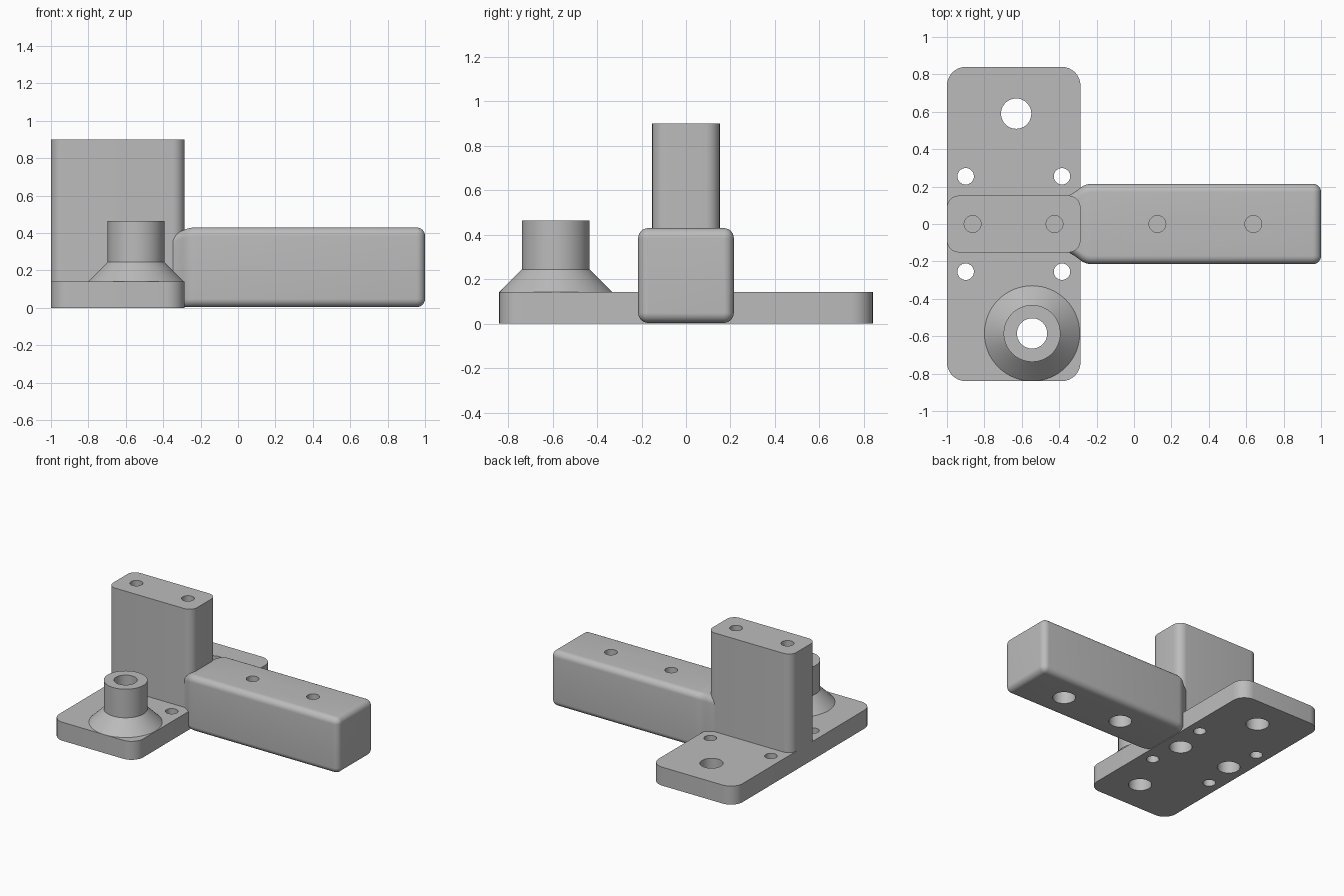
import bpy
import bmesh
from math import cos, sin, pi, radians

if "Cube" in bpy.data.objects:
    bpy.data.objects.remove(bpy.data.objects["Cube"])

grey = bpy.data.materials.new("plain grey")
grey.use_nodes = True
grey.diffuse_color = (0.5, 0.5, 0.5, 1)
grey.node_tree.nodes["Principled BSDF"].inputs["Base Color"].default_value = (0.5, 0.5, 0.5, 1)


def rounded_rect(half_a, low, high, r, steps=8):
    """Counter-clockwise outline, a in +-half_a and b from low to high."""
    corners = [(half_a - r, high - r), (r - half_a, high - r),
               (r - half_a, low + r), (half_a - r, low + r)]
    points = []
    for quarter, (a, b) in enumerate(corners):
        for i in range(steps + 1):
            t = (quarter + i / steps) * pi / 2
            points.append((a + r * cos(t), b + r * sin(t)))
    return points


def loft(bm, rings):
    """Skin a row of equal rings and cap both ends."""
    loops = [[bm.verts.new(p) for p in ring] for ring in rings]
    n = len(loops[0])
    for a, b in zip(loops, loops[1:]):
        for i in range(n):
            j = (i + 1) % n
            bm.faces.new((a[i], a[j], b[j], b[i]))
    bm.faces.new(loops[0][::-1])
    bm.faces.new(loops[-1])


def turned(bm, x, y, profile, sides=48):
    """Stack circles of (radius, height) into a solid."""
    loft(bm, [[(x + r * cos(2 * pi * i / sides), y + r * sin(2 * pi * i / sides), z)
               for i in range(sides)] for r, z in profile])


def finish(name, bm):
    bmesh.ops.recalc_face_normals(bm, faces=bm.faces[:])
    mesh = bpy.data.meshes.new(name)
    bm.to_mesh(mesh)
    bm.free()
    mesh.materials.append(grey)
    obj = bpy.data.objects.new(name, mesh)
    bpy.context.collection.objects.link(obj)
    return obj


def slab(name, x0, x1, half_y, z0, z1, r):
    bm = bmesh.new()
    mid = (x0 + x1) / 2
    outline = rounded_rect((x1 - x0) / 2, -half_y, half_y, r)
    loft(bm, [[(mid + a, b, z) for a, b in outline] for z in (z0, z1)])
    return finish(name, bm)


LEFT, RIGHT, PLATE_TOP, POST_TOP, ARM_TOP = -1, -0.286, 0.142, 0.9, 0.43
PEG = (-0.545, -0.585)

# Base plate and upright post
base_plate = slab("base_plate", LEFT, RIGHT, 0.84, 0, PLATE_TOP, 0.1)
post = slab("post", LEFT, RIGHT, 0.152, PLATE_TOP, POST_TOP, 0.065)

# Peg with flared foot
bm = bmesh.new()
turned(bm, *PEG, [(0.255, PLATE_TOP), (0.152, 0.245), (0.152, 0.465)], 64)
peg = finish("peg", bm)

# Arm: rounded bar that flares out of the post and has a rounded tip
half_w, r = 0.215, 0.045
stations = [(-0.36, 0.07), (-0.335, 0.055), (-0.315, 0.043), (-0.295, 0.028),
            (-0.275, 0.013), (-0.25, 0.003), (-0.23, 0)]
stations += [(1 - r + r * sin(t * pi / 16), r * (1 - cos(t * pi / 16))) for t in range(8)]
stations.append((1, r * 0.97))
bm = bmesh.new()
rings = []
for x, inset in stations:
    drop = inset if x > 0 else inset * 0.55
    low = 0.004 + (inset if x > 0 else 0)
    section = rounded_rect(half_w - inset, low, ARM_TOP - drop, max(r - inset, 0.005) if x > 0 else r)
    rings.append([(x, a, b) for a, b in section])
loft(bm, rings)
arm = finish("arm", bm)

# Holes: plain through holes, and bolt holes with wide recesses below
bm = bmesh.new()
turned(bm, *PEG, [(0.081, -0.1), (0.081, 1)])
turned(bm, -0.63, 0.59, [(0.081, -0.1), (0.081, 0.3)])
for x in (-0.9, -0.385):
    for y in (-0.255, 0.255):
        turned(bm, x, y, [(0.044, -0.1), (0.044, 0.3)])
for xs, top, recess in (((-0.863, -0.425), POST_TOP, 0.4), ((0.125, 0.638), ARM_TOP, 0.2)):
    for x in xs:
        turned(bm, x, 0, [(0.08, -0.1), (0.08, recess)])
        turned(bm, x, 0, [(0.045, recess + 0.015), (0.045, top + 0.1)])
cutter = finish("hole_cutter", bm)
cutter.hide_render = True

# Drill every part, then shade
parts = [base_plate, post, peg, arm]
for part in parts:
    mod = part.modifiers.new("holes", "BOOLEAN")
    mod.operation = "DIFFERENCE"
    mod.solver = "EXACT"
    mod.object = cutter
    bpy.ops.object.select_all(action="DESELECT")
    part.select_set(True)
    bpy.context.view_layer.objects.active = part
    bpy.ops.object.modifier_apply(modifier=mod.name)
    bpy.ops.object.shade_smooth_by_angle(angle=radians(30))
bpy.data.objects.remove(cutter)
